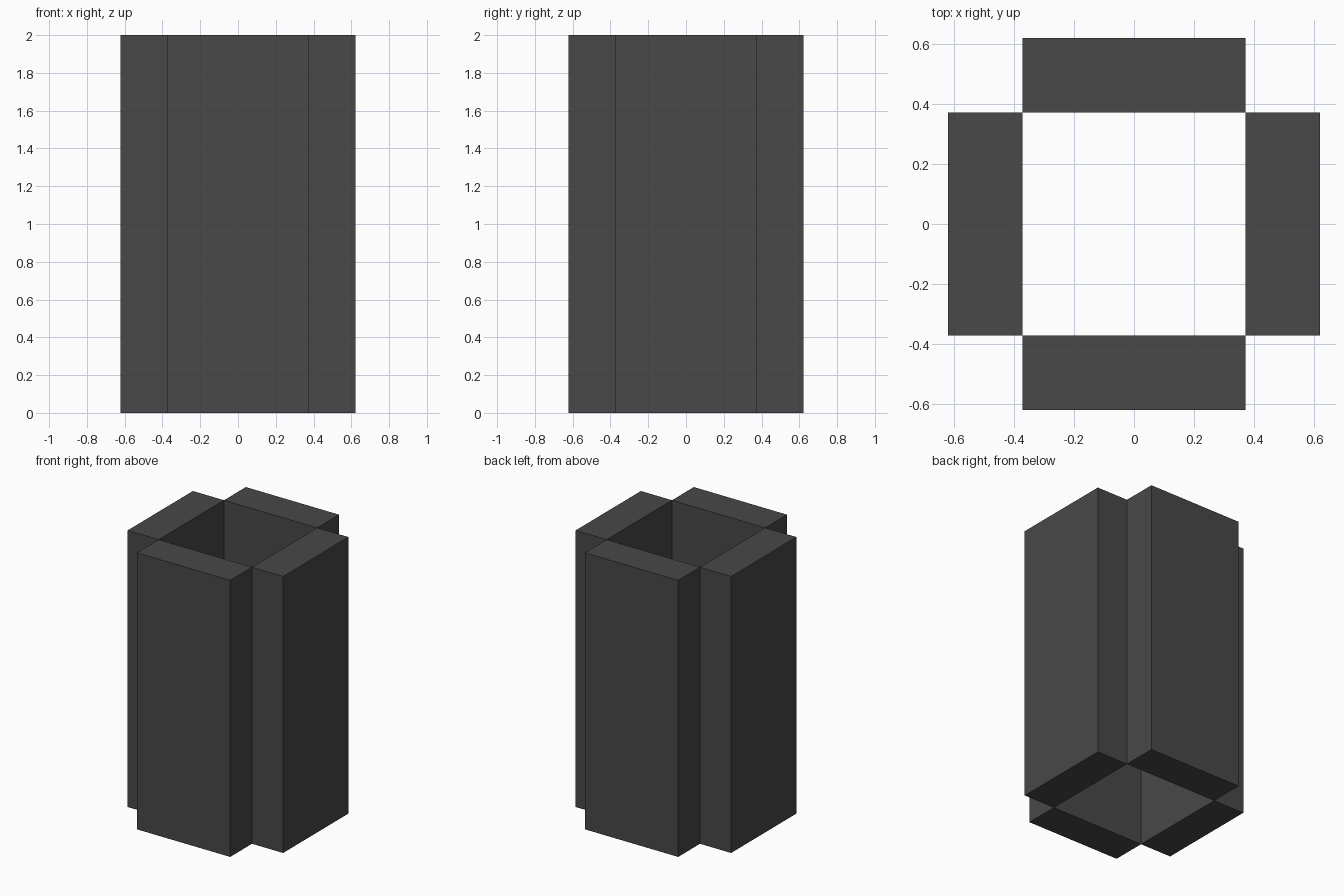
import bpy
from math import pi
from mathutils import Matrix

if "Cube" in bpy.data.objects:
    bpy.data.objects.remove(bpy.data.objects["Cube"])

INNER, OUTER, HEIGHT = 0.373, 0.622, 2.0

charcoal = bpy.data.materials.new("charcoal")
charcoal.diffuse_color = (0.065, 0.065, 0.065, 1.0)
charcoal.use_nodes = True
charcoal.node_tree.nodes["Principled BSDF"].inputs["Base Color"].default_value = charcoal.diffuse_color


def box(name, size, centre, turn):
    """Box of a given size, turned about the vertical axis at the origin."""
    bpy.ops.mesh.primitive_cube_add(size=1)
    ob = bpy.context.object
    ob.name = name
    ob.data.transform(Matrix.Rotation(turn, 4, 'Z')
                      @ Matrix.Translation(centre)
                      @ Matrix.Diagonal((*size, 1)))
    ob.data.materials.append(charcoal)
    return ob


# Four upright slabs around an open square shaft, touching at their inner corners
for i, side in enumerate(("front", "right", "back", "left")):
    box(side + "_wall",
        (2 * INNER, OUTER - INNER, HEIGHT),
        (0, -(INNER + OUTER) / 2, HEIGHT / 2),
        i * pi / 2)
